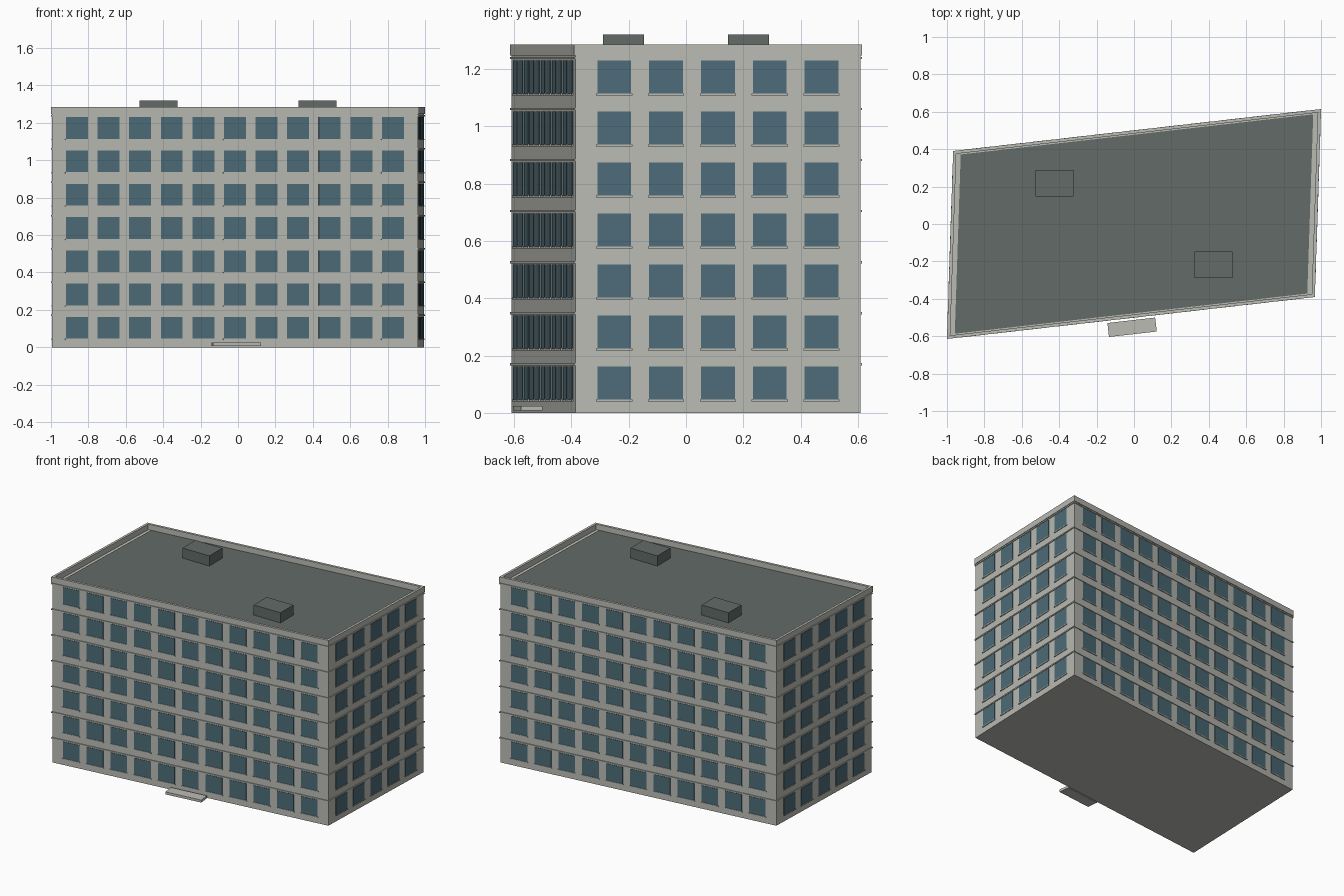
import bpy
import bmesh
from mathutils import Matrix, Vector

if "Cube" in bpy.data.objects:
    bpy.data.objects.remove(bpy.data.objects["Cube"])


def material(name, rgb):
    m = bpy.data.materials.new(name)
    m.use_nodes = True
    m.diffuse_color = (*rgb, 1)
    m.node_tree.nodes["Principled BSDF"].inputs["Base Color"].default_value = (*rgb, 1)
    return m


STONE = material("pale stone", (0.50, 0.50, 0.46))
GLASS = material("blue glass", (0.075, 0.15, 0.19))
ROOF = material("roof grey green", (0.122, 0.147, 0.136))

# Skewed footprint, counter-clockwise from the front corner at -x
CORNERS = [Vector(p) for p in ((-0.995, -0.609), (0.962, -0.386),
                               (0.995, 0.609), (-0.962, 0.386))]
FLOORS = 7
FLOOR_HEIGHT = 0.178
ROOF_Z = 1.25


def finish(name, bm, mat):
    bmesh.ops.recalc_face_normals(bm, faces=bm.faces)
    mesh = bpy.data.meshes.new(name)
    bm.to_mesh(mesh)
    bm.free()
    mesh.materials.append(mat)
    obj = bpy.data.objects.new(name, mesh)
    bpy.context.collection.objects.link(obj)
    return obj


def offset(distance):
    """Footprint pushed outward with mitred corners."""
    result = []
    for i, p in enumerate(CORNERS):
        a = (p - CORNERS[i - 1]).normalized()
        b = (CORNERS[(i + 1) % 4] - p).normalized()
        na, nb = Vector((a.y, -a.x)), Vector((b.y, -b.x))
        result.append(p + (na + nb) * distance / (1 + na.dot(nb)))
    return result


def add_prism(bm, outline, z0, z1):
    low = [bm.verts.new((*p, z0)) for p in outline]
    high = [bm.verts.new((*p, z1)) for p in outline]
    bm.faces.new(low[::-1])
    bm.faces.new(high)
    for i in range(4):
        j = (i + 1) % 4
        bm.faces.new((low[i], low[j], high[j], high[i]))


def add_ring(bm, outer, inner, z0, z1):
    rings = [[bm.verts.new((*p, z)) for p in line]
             for line, z in ((outer, z0), (outer, z1), (inner, z1), (inner, z0))]
    for k in range(4):
        a, b = rings[k], rings[(k + 1) % 4]
        for i in range(4):
            j = (i + 1) % 4
            bm.faces.new((a[i], a[j], b[j], b[i]))


def add_box(bm, frame, center, size):
    bmesh.ops.create_cube(bm, size=1, matrix=frame @ Matrix.Translation(center)
                          @ Matrix.Diagonal((*size, 1)))


def wall_frame(a, b):
    """Local x runs along the wall, local y points outward."""
    along = (b - a).normalized()
    mid = (a + b) / 2
    return Matrix(((along.x, along.y, 0, mid.x),
                   (along.y, -along.x, 0, mid.y),
                   (0, 0, 1, 0), (0, 0, 0, 1)))


# Main block
bm = bmesh.new()
add_prism(bm, CORNERS, 0, ROOF_Z - 0.004)
finish("building_walls", bm, STONE)

# Thin string courses above each storey
bm = bmesh.new()
for floor in range(FLOORS):
    z = 0.17 + floor * FLOOR_HEIGHT
    add_ring(bm, offset(0.005), offset(-0.005), z - 0.004, z + 0.004)
finish("floor_bands", bm, STONE)

# Parapet and roof covering
bm = bmesh.new()
add_ring(bm, offset(0.005), offset(-0.012), ROOF_Z - 0.004, 1.285)
finish("parapet", bm, STONE)
bm = bmesh.new()
add_prism(bm, [p * 0.963 for p in CORNERS], ROOF_Z - 0.008, ROOF_Z)
finish("roof_covering", bm, ROOF)

# Windows and sills on all four walls
for i, side in enumerate(("front", "right", "back", "left")):
    frame = wall_frame(CORNERS[i], CORNERS[(i + 1) % 4])
    count, pitch = (11, 0.17) if i % 2 == 0 else (5, 0.181)
    panes, sills = bmesh.new(), bmesh.new()
    for floor in range(FLOORS):
        base = 0.046 + floor * FLOOR_HEIGHT
        for k in range(count):
            x = (k - (count - 1) / 2) * pitch
            add_box(panes, frame, (x, 0, base + 0.058), (0.118, 0.005, 0.116))
            add_box(sills, frame, (x, 0, base - 0.003), (0.126, 0.011, 0.006))
    wall_side = {"right": "left", "left": "right"}.get(side, side)
    finish(wall_side + "_windows", panes, GLASS)
    finish(wall_side + "_sills", sills, STONE)

# Entrance slab in front of the long wall
bm = bmesh.new()
add_box(bm, wall_frame(CORNERS[0], CORNERS[1]), (0.0, 0.055, 0.016), (0.257, 0.075, 0.017))
finish("entrance_slab", bm, STONE)

# Rooftop plant boxes
for name, s in (("back_roof_box", -1), ("front_roof_box", 1)):
    bm = bmesh.new()
    add_box(bm, Matrix(), (s * 0.425, -s * 0.218, 1.284), (0.205, 0.142, 0.072))
    finish(name, bm, ROOF)
